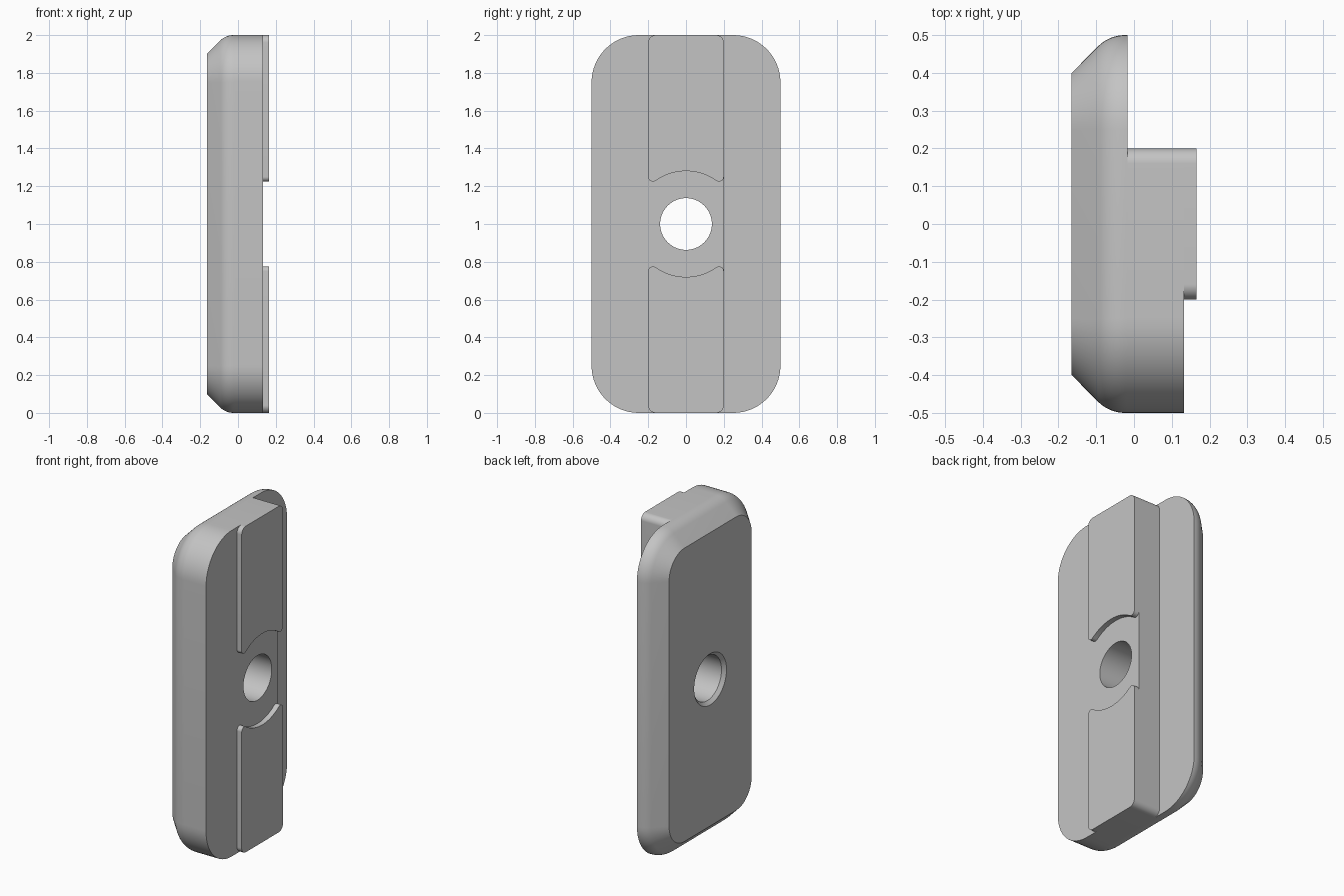
import bpy, bmesh
from math import sin, cos, pi, atan2, sqrt, radians

cube = bpy.data.objects.get("Cube")
if cube:
    bpy.data.objects.remove(cube, do_unlink=True)

MID = 1.0                                   # height of the hole centre
X_BACK, X_STEP, X_FACE, X_PAD = -0.165, -0.017, 0.133, 0.165
HOLE_R, CORNER_R, SMALL_R = 0.137, 0.25, 0.04
RIB = 0.2                                   # half width of the rib

grey = bpy.data.materials.new("plain grey")
grey.use_nodes = True
grey.diffuse_color = (0.55, 0.55, 0.55, 1)
grey.node_tree.nodes["Principled BSDF"].inputs["Base Color"].default_value = (0.55, 0.55, 0.55, 1)


def arc(cy, cz, r, a0, a1, n=16):
    """Points of an arc in the y-z plane, angles in radians."""
    return [(cy + r * cos(a0 + (a1 - a0) * i / n), cz + r * sin(a0 + (a1 - a0) * i / n))
            for i in range(n + 1)]


def rounded(y0, y1, h, r0, r1):
    """Rounded rectangle, radius r1 on the y1 side and r0 on the y0 side."""
    return (arc(y1 - r1, h - r1, r1, 0, pi / 2) + arc(y0 + r0, h - r0, r0, pi / 2, pi)
            + arc(y0 + r0, r0 - h, r0, pi, 1.5 * pi) + arc(y1 - r1, r1 - h, r1, 1.5 * pi, 2 * pi))


def loft(name, sections):
    """Solid through (x, outline) sections, capped at both ends."""
    bm = bmesh.new()
    rings = [[bm.verts.new((x, y, MID + z)) for y, z in outline] for x, outline in sections]
    n = len(rings[0])
    for a, b in zip(rings, rings[1:]):
        for i in range(n):
            j = (i + 1) % n
            bm.faces.new((a[i], a[j], b[j], b[i]))
    bm.faces.new(rings[0][::-1])
    bm.faces.new(rings[-1])
    bmesh.ops.recalc_face_normals(bm, faces=bm.faces)
    mesh = bpy.data.meshes.new(name)
    bm.to_mesh(mesh)
    bm.free()
    mesh.materials.append(grey)
    obj = bpy.data.objects.new(name, mesh)
    bpy.context.collection.objects.link(obj)
    return obj


def select_only(obj):
    bpy.ops.object.select_all(action="DESELECT")
    obj.select_set(True)
    bpy.context.view_layer.objects.active = obj


def circle(r):
    return arc(0, 0, r, 0, 2 * pi, 64)[:-1]


# Back plate: 45 degree chamfer blending into the side with an arc
edge = [(X_BACK, 0.1)]
for i in range(9):
    a = pi / 4 * (1 - i / 8)
    edge.append((-0.024 - 0.1 * sin(a), 0.1 * (1 - cos(a))))
edge.append((X_STEP, 0))
back_plate = loft("back_plate", [
    (x, rounded(d - 0.5, 0.5 - d, 1 - d, CORNER_R - d, CORNER_R - d)) for x, d in edge])

# Front slab: covers the rib and one side, leaving the other side stepped back
slab = rounded(-0.5, RIB, 1, CORNER_R, SMALL_R)
front_slab = loft("front_slab", [(X_STEP, slab), (X_FACE, slab)])

# Through hole, slightly flared at the back
drill = loft("hole_cutter", [(X_BACK - 0.02, circle(HOLE_R + 0.04)),
                             (X_BACK + 0.02, circle(HOLE_R)), (0.3, circle(HOLE_R))])
drill.hide_render = True
for part in (back_plate, front_slab):
    cut = part.modifiers.new("hole", "BOOLEAN")
    cut.operation, cut.solver, cut.object = "DIFFERENCE", "EXACT", drill
    select_only(part)
    bpy.ops.object.modifier_apply(modifier=cut.name)
bpy.data.objects.remove(drill, do_unlink=True)

# Raised pads: concave end around the hole with small rounded tips
BIG, TIP = 0.28, 0.025
ty = RIB - TIP
tz = sqrt((BIG + TIP) ** 2 - ty ** 2)
t = atan2(tz, ty)
pad = (arc(RIB - SMALL_R, 1 - SMALL_R, SMALL_R, 0, pi / 2)
       + arc(SMALL_R - RIB, 1 - SMALL_R, SMALL_R, pi / 2, pi)
       + arc(-ty, tz, TIP, pi, 2 * pi - t)
       + arc(0, 0, BIG, pi - t, t, 32)[1:-1]
       + arc(ty, tz, TIP, pi + t, 2 * pi))
parts = [back_plate, front_slab]
for name, s in (("upper_pad", 1), ("lower_pad", -1)):
    outline = [(y, s * z) for y, z in pad]
    parts.append(loft(name, [(X_FACE, outline), (X_PAD, outline)]))

for part in parts:
    select_only(part)
    bpy.ops.object.shade_smooth_by_angle(angle=radians(30))
